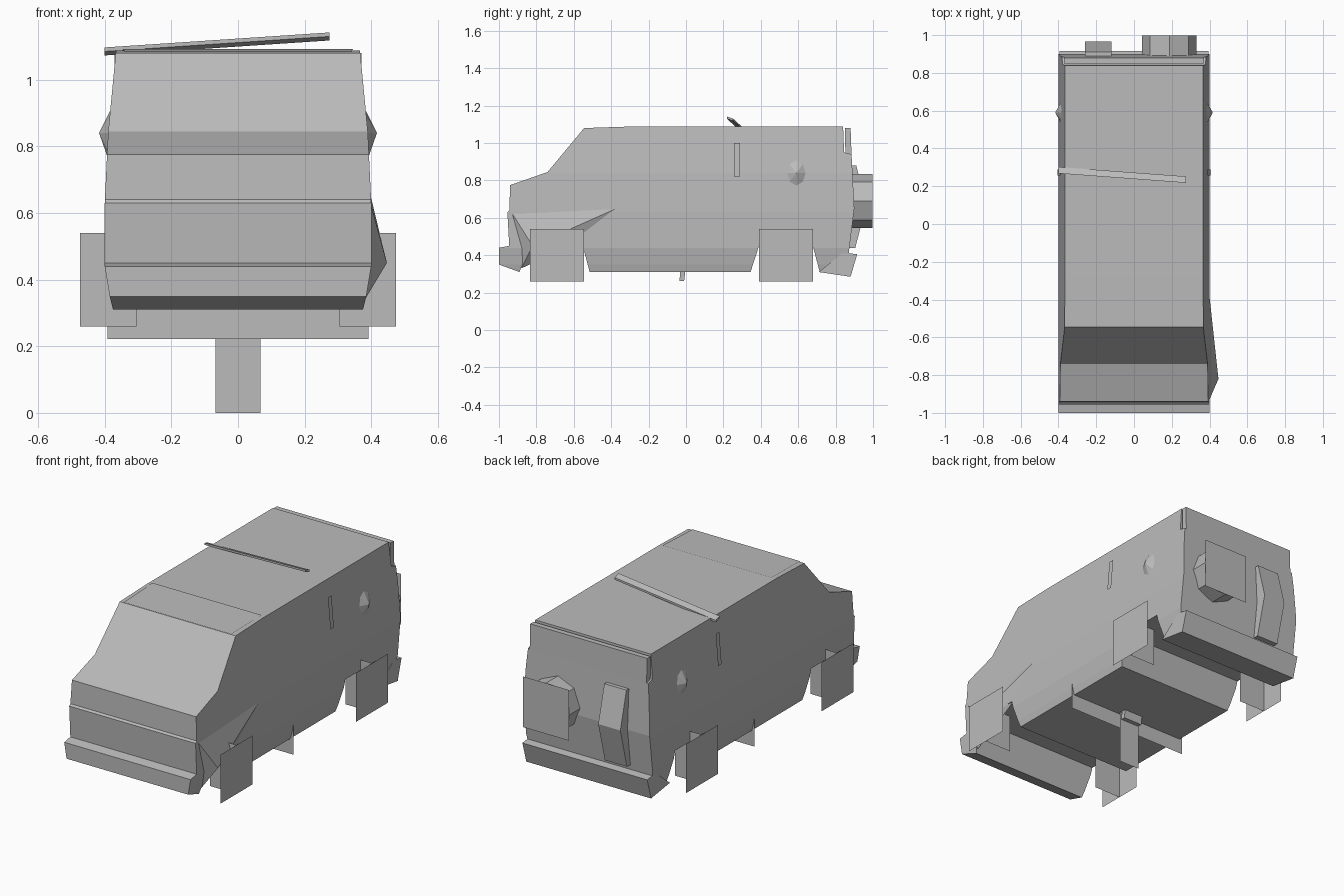
import bpy, bmesh, math
from mathutils import Vector

if "Cube" in bpy.data.objects:
    bpy.data.objects.remove(bpy.data.objects["Cube"])

grey = bpy.data.materials.new("plain_grey")
grey.diffuse_color = (0.5, 0.5, 0.5, 1)
grey.use_nodes = True
grey.node_tree.nodes["Principled BSDF"].inputs["Base Color"].default_value = grey.diffuse_color

# Half width of the body at each height
WIDTHS = [(0.31, 0.375), (0.35, 0.385), (0.44, 0.4), (0.63, 0.4), (0.84, 0.39), (1.09, 0.366)]


def half_width(z):
    if z <= WIDTHS[0][0]:
        return WIDTHS[0][1]
    for (a, wa), (b, wb) in zip(WIDTHS, WIDTHS[1:]):
        if z <= b:
            return wa + (wb - wa) * (z - a) / (b - a)
    return WIDTHS[-1][1]


def finish(name, bm, fix=True):
    if fix:
        bmesh.ops.recalc_face_normals(bm, faces=bm.faces)
    mesh = bpy.data.meshes.new(name)
    bm.to_mesh(mesh)
    bm.free()
    mesh.materials.append(grey)
    obj = bpy.data.objects.new(name, mesh)
    bpy.context.collection.objects.link(obj)
    return obj


def plate(name, *points):
    """One flat polygon."""
    bm = bmesh.new()
    bm.faces.new([bm.verts.new(p) for p in points])
    return finish(name, bm, False)


def prism(name, profile, x0, x1, shaped=False):
    """Side profile (y, z) extruded across x, optionally following the body width."""
    bm = bmesh.new()
    face = bm.faces.new([bm.verts.new((x0, y, z)) for y, z in profile])
    out = bmesh.ops.extrude_face_region(bm, geom=[face])
    for v in out["geom"]:
        if isinstance(v, bmesh.types.BMVert):
            v.co.x = x1
    if shaped:
        for z, _ in WIDTHS[1:-1]:
            bmesh.ops.bisect_plane(bm, geom=bm.verts[:] + bm.edges[:] + bm.faces[:],
                                   plane_co=(0, 0, z), plane_no=(0, 0, 1), dist=1e-5)
        for v in bm.verts:
            v.co.x = math.copysign(half_width(v.co.z), v.co.x)
    return finish(name, bm)


def fan(name, apex, ring):
    """Shallow pyramid over a ring of points."""
    bm = bmesh.new()
    top = bm.verts.new(apex)
    vs = [bm.verts.new(p) for p in ring]
    for a, b in zip(vs, vs[1:] + vs[:1]):
        bm.faces.new((a, b, top))
    bm.faces.new(vs)
    return finish(name, bm)


# Body shell with wheel arches, nose, windscreen and roof
prism("body", [
    (-0.89, 0.31), (-1.0, 0.35), (-1.0, 0.44), (-0.945, 0.45), (-0.955, 0.63),
    (-0.945, 0.64), (-0.94, 0.775), (-0.74, 0.845), (-0.545, 1.08), (-0.3, 1.088),
    (0.84, 1.088), (0.845, 0.95), (0.885, 0.94), (0.9, 0.65), (0.87, 0.41),
    (0.84, 0.31), (0.715, 0.31), (0.67, 0.48), (0.4, 0.48), (0.345, 0.31),
    (-0.515, 0.31), (-0.56, 0.48), (-0.83, 0.48)], -0.4, 0.4, True)

# Tailgate top frame and rear bumper
prism("tailgate_top", [(0.852, 0.94), (0.885, 0.94), (0.88, 1.08), (0.85, 1.08)], -0.37, 0.37)
prism("rear_bumper", [(0.71, 0.31), (0.88, 0.285), (0.915, 0.405), (0.84, 0.415)], -0.395, 0.395)

# Sunroof panel
plate("roof_panel", (-0.34, -0.545, 1.084), (0.34, -0.545, 1.084),
      (0.345, -0.28, 1.092), (-0.345, -0.28, 1.092))

# Wheels as an outer square with a crosswise square behind it
for side, s in (("left", -1), ("right", 1)):
    for end, y in (("front", -0.69), ("rear", 0.535)):
        x = 0.475 * s
        plate(f"{end}_{side}_wheel_face", (x, y - s * 0.145, 0.26), (x, y + s * 0.145, 0.26),
              (x, y + s * 0.145, 0.54), (x, y - s * 0.145, 0.54))
        plate(f"{end}_{side}_wheel_cross", (0.305 * s, y, 0.26), (x, y, 0.26),
              (x, y, 0.54), (0.305 * s, y, 0.54))
    # Fuel cap bump
    ring = []
    for i in range(8):
        a = math.tau * i / 8
        z = 0.84 + 0.075 * math.sin(a)
        ring.append((s * (half_width(z) - 0.003), 0.59 + 0.055 * math.cos(a), z))
    fan(f"{side}_side_bump", (s * 0.417, 0.59, 0.84), ring)
    # Narrow upright strip on the side
    plate(f"{side}_side_strip", (s * 0.405, 0.257, 0.82), (s * 0.405, 0.288, 0.82),
          (s * 0.39, 0.288, 1.0), (s * 0.39, 0.257, 1.0))

# Pointed bulge ahead of the right front wheel
fan("right_fender_bulge", (0.447, -0.82, 0.45),
    [(0.395, -0.94, 0.64), (0.396, -0.35, 0.66), (0.39, -0.56, 0.48), (0.375, -0.88, 0.33)])

# Spare wheel: octagonal drum with a square cover
bm = bmesh.new()
cx, cz, r = 0.187, 0.69, 0.145
loops = [[bm.verts.new((cx + r * math.cos(math.tau * i / 8), y, cz + r * math.sin(math.tau * i / 8)))
          for i in range(8)] for y in (0.88, 0.998)]
for i in range(8):
    j = (i + 1) % 8
    bm.faces.new((loops[0][i], loops[0][j], loops[1][j], loops[1][i]))
for loop in loops:
    bm.faces.new(loop)
finish("spare_wheel", bm)
plate("spare_wheel_cover", (cx + r, 1.0, cz - r), (cx - r, 1.0, cz - r),
      (cx - r, 1.0, cz + r), (cx + r, 1.0, cz + r))

# Folded rear panel
prism("rear_panel", [(0.875, 0.44), (0.905, 0.44), (0.965, 0.67), (0.91, 0.88), (0.885, 0.88)],
      -0.26, -0.12)

# Roof rod
bm = bmesh.new()
a0, a1 = Vector((-0.4, 0.285, 1.085)), Vector((0.275, 0.235, 1.13))
w, h = Vector((0, 0.017, -0.006)), Vector((0, 0, 0.006))
ends = [[bm.verts.new(p + o) for o in (-w - h, w - h, w + h, -w + h)] for p in (a0, a1)]
for i in range(4):
    j = (i + 1) % 4
    bm.faces.new((ends[0][i], ends[0][j], ends[1][j], ends[1][i]))
for e in ends:
    bm.faces.new(e)
finish("roof_rod", bm)

# Hanging plates under the floor
plate("underbody_plate", (-0.392, -0.06, 0.222), (0.392, -0.06, 0.222),
      (0.392, -0.06, 0.42), (-0.392, -0.06, 0.42))
plate("underbody_strip", (-0.067, -0.04, 0), (0.067, -0.04, 0),
      (0.067, -0.04, 0.32), (-0.067, -0.04, 0.32))
prism("underbody_tab", [(-0.035, 0.262), (-0.01, 0.262), (-0.003, 0.32), (-0.03, 0.32)], -0.06, 0.06)
